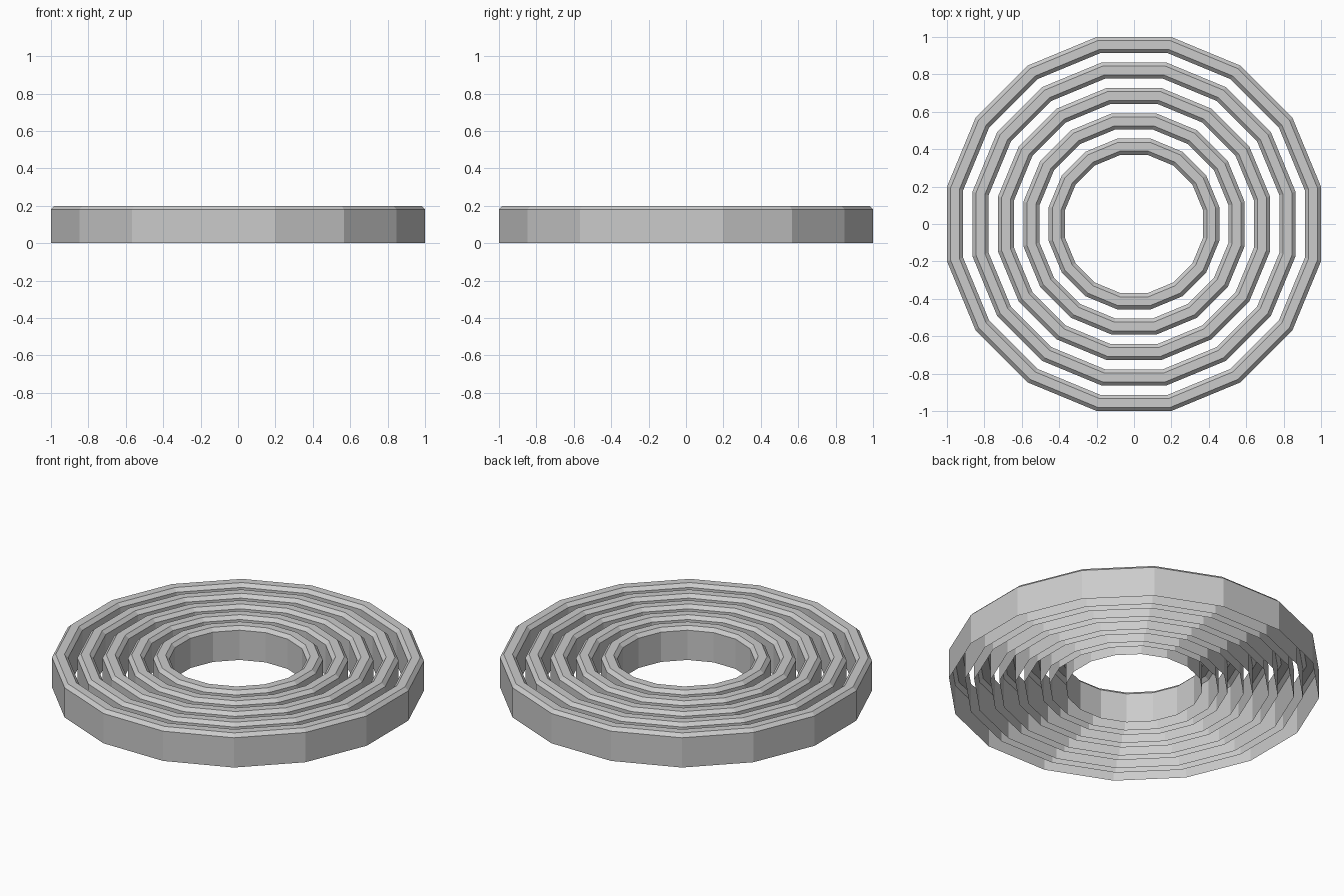
import bpy, bmesh, math

if "Cube" in bpy.data.objects:
    bpy.data.objects.remove(bpy.data.objects["Cube"])

SIDES = 16
RINGS = 5
STEP = 0.136      # radial spacing between rings
WIDTH = 0.087     # ring width
HEIGHT = 0.2
BEVEL = 0.02


def make_ring(name, outer):
    # Sweep an open-bottomed, chamfered channel profile around z
    inner = outer - WIDTH
    profile = [(outer, 0), (outer, HEIGHT - BEVEL), (outer - BEVEL, HEIGHT),
               (inner + BEVEL, HEIGHT), (inner, HEIGHT - BEVEL), (inner, 0)]
    scale = 1 / math.cos(math.pi / SIDES)   # flat-to-flat radius to corner radius
    bm = bmesh.new()
    loops = []
    for i in range(SIDES):
        a = 2 * math.pi * (i + 0.5) / SIDES
        loops.append([bm.verts.new((r * scale * math.cos(a), r * scale * math.sin(a), z))
                      for r, z in profile])
    for i in range(SIDES):
        a, b = loops[i], loops[(i + 1) % SIDES]
        for j in range(len(profile) - 1):
            bm.faces.new((a[j], b[j], b[j + 1], a[j + 1]))
    mesh = bpy.data.meshes.new(name)
    bm.to_mesh(mesh)
    bm.free()
    bpy.context.collection.objects.link(bpy.data.objects.new(name, mesh))


# Concentric rings, outermost first
for k in range(RINGS):
    make_ring(f"ring_{k + 1}", 1 - k * STEP)
